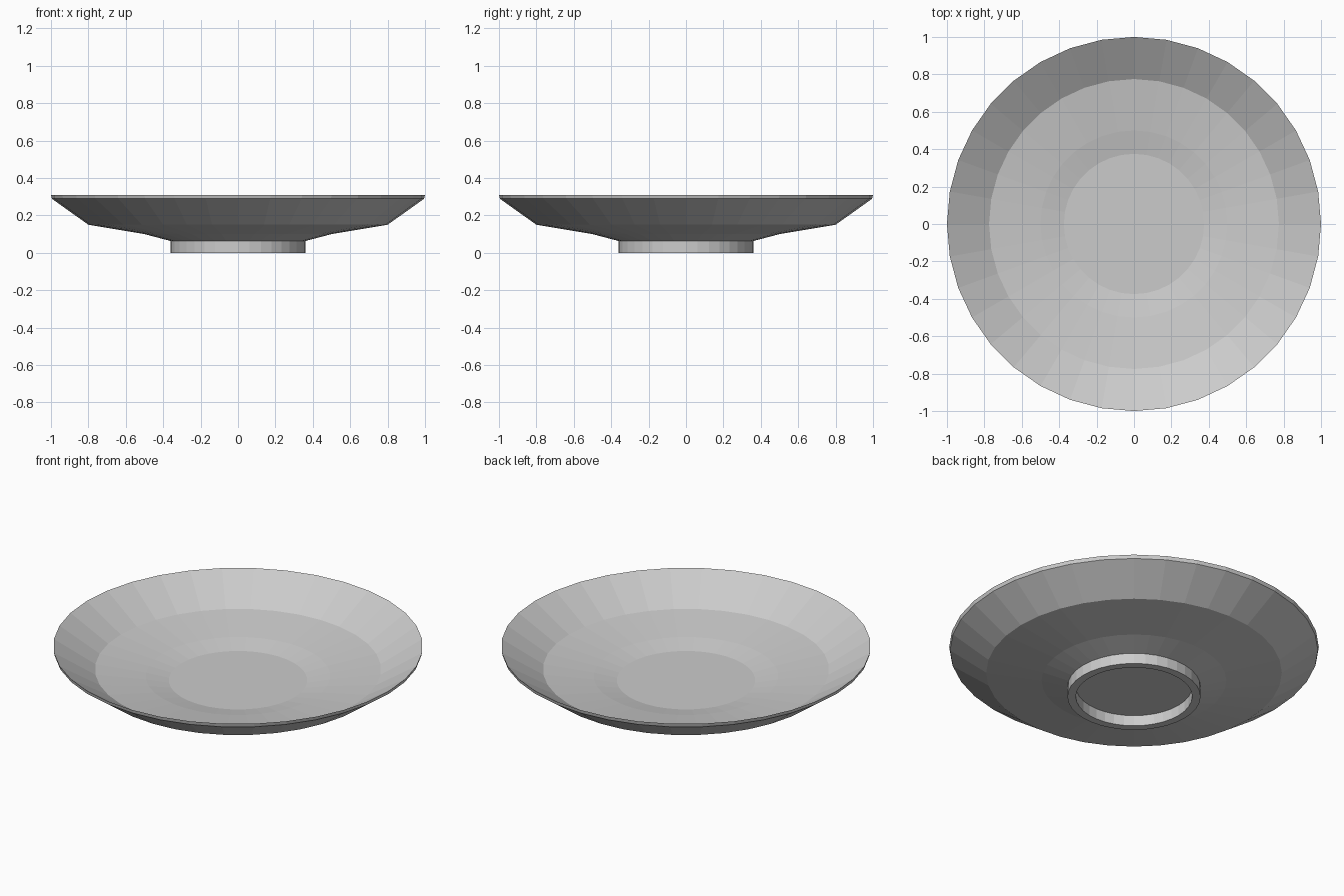
import bpy, bmesh
from math import cos, sin, tau

cube = bpy.data.objects.get("Cube")
if cube:
    bpy.data.objects.remove(cube, do_unlink=True)

SIDES = 36

# One plain grey glaze
glaze = bpy.data.materials.new("grey glaze")
glaze.use_nodes = True
colour = (0.6, 0.6, 0.6, 1)
glaze.diffuse_color = colour
glaze.node_tree.nodes["Principled BSDF"].inputs["Base Color"].default_value = colour


def lathe(name, profile, closed=False):
    """Turn (radius, height) points about z; an open profile gets flat end caps."""
    bm = bmesh.new()
    rings = [[bm.verts.new((r * cos(tau * i / SIDES), r * sin(tau * i / SIDES), z))
              for i in range(SIDES)] for r, z in profile]
    pairs = list(zip(rings, rings[1:]))
    if closed:
        pairs.append((rings[-1], rings[0]))
    else:
        bm.faces.new(rings[0][::-1])
        bm.faces.new(rings[-1])
    for a, b in pairs:
        for i in range(SIDES):
            j = (i + 1) % SIDES
            bm.faces.new((a[i], a[j], b[j], b[i]))
    bmesh.ops.recalc_face_normals(bm, faces=bm.faces)
    mesh = bpy.data.meshes.new(name)
    bm.to_mesh(mesh)
    bm.free()
    mesh.materials.append(glaze)
    obj = bpy.data.objects.new(name, mesh)
    bpy.context.collection.objects.link(obj)
    return obj


# Shallow dish: underside, thin lip, then the inside down to the well
lathe("dish", [(0.36, 0.063), (0.5, 0.1), (0.8, 0.15), (0.995, 0.289),
               (1.0, 0.31), (0.775, 0.17), (0.5, 0.13), (0.375, 0.105)])

# Foot ring under the dish
lathe("foot_ring", [(0.36, 0), (0.36, 0.064), (0.315, 0.064), (0.315, 0)], closed=True)
